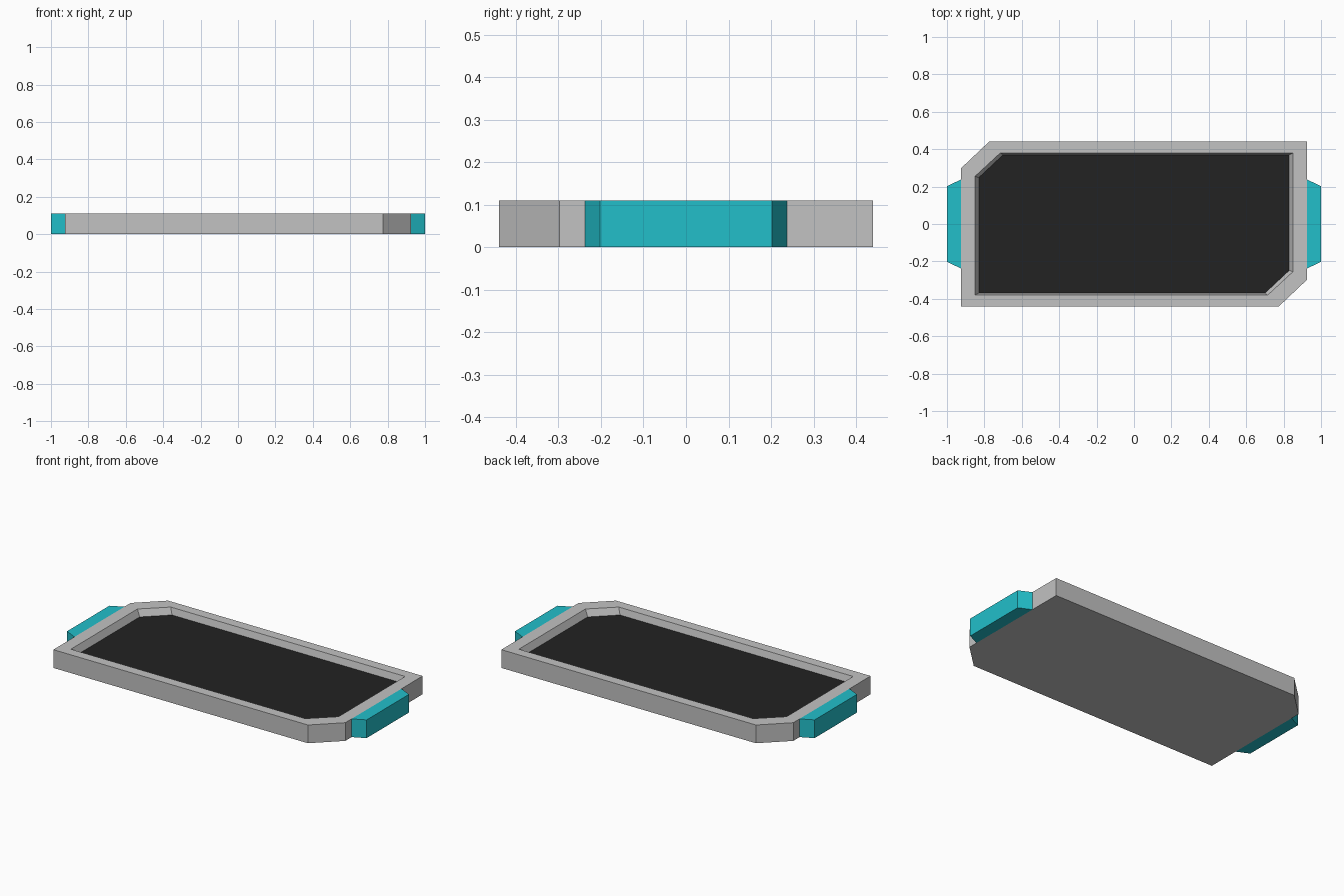
import bpy, bmesh

if "Cube" in bpy.data.objects:
    bpy.data.objects.remove(bpy.data.objects["Cube"])


def material(name, rgb):
    m = bpy.data.materials.new(name)
    m.diffuse_color = (*rgb, 1.0)
    m.use_nodes = True
    m.node_tree.nodes["Principled BSDF"].inputs["Base Color"].default_value = m.diffuse_color
    return m


grey = material("light grey", (0.54, 0.54, 0.54))
black = material("screen black", (0.016, 0.016, 0.016))
teal = material("teal", (0.016, 0.52, 0.59))
HEIGHT, FLOOR = 0.11, 0.07


def outline(x, y, cx, cy):
    """Rectangle with two opposite corners clipped, point symmetric."""
    half = [(-x, -y), (cx, -y), (x, -cy)]
    return half + [(-a, -b) for a, b in half]


def loft(name, rings, mats, dark_floor=False):
    """Join stacked outlines with side walls and cap both ends."""
    bm = bmesh.new()
    loops = [[bm.verts.new((px, py, z)) for px, py in pts] for pts, z in rings]
    n = len(loops[0])
    for a, b in zip(loops, loops[1:]):
        for i in range(n):
            j = (i + 1) % n
            bm.faces.new((a[i], a[j], b[j], b[i]))
    bm.faces.new(loops[0][::-1])
    top = bm.faces.new(loops[-1])
    if dark_floor:
        top.material_index = 1
    bmesh.ops.recalc_face_normals(bm, faces=bm.faces)
    mesh = bpy.data.meshes.new(name)
    bm.to_mesh(mesh)
    bm.free()
    for m in mats:
        mesh.materials.append(m)
    ob = bpy.data.objects.new(name, mesh)
    bpy.context.collection.objects.link(ob)
    return ob


# Tray body: outer wall, rim, sloped inner wall and dark recessed screen
outer = outline(0.925, 0.44, 0.775, 0.298)
opening = outline(0.85, 0.38, 0.715, 0.255)
screen = outline(0.83, 0.37, 0.70, 0.248)
loft("tray_frame",
     [(outer, 0), (outer, HEIGHT), (opening, HEIGHT), (screen, FLOOR)],
     [grey, black], dark_floor=True)

# Tapered side grips
for side, label in ((-1, "left"), (1, "right")):
    grip = [(side * px, py) for px, py in
            ((0.925, -0.238), (1.0, -0.202), (1.0, 0.202), (0.925, 0.238))]
    loft(label + "_grip", [(grip, 0), (grip, HEIGHT)], [teal])
